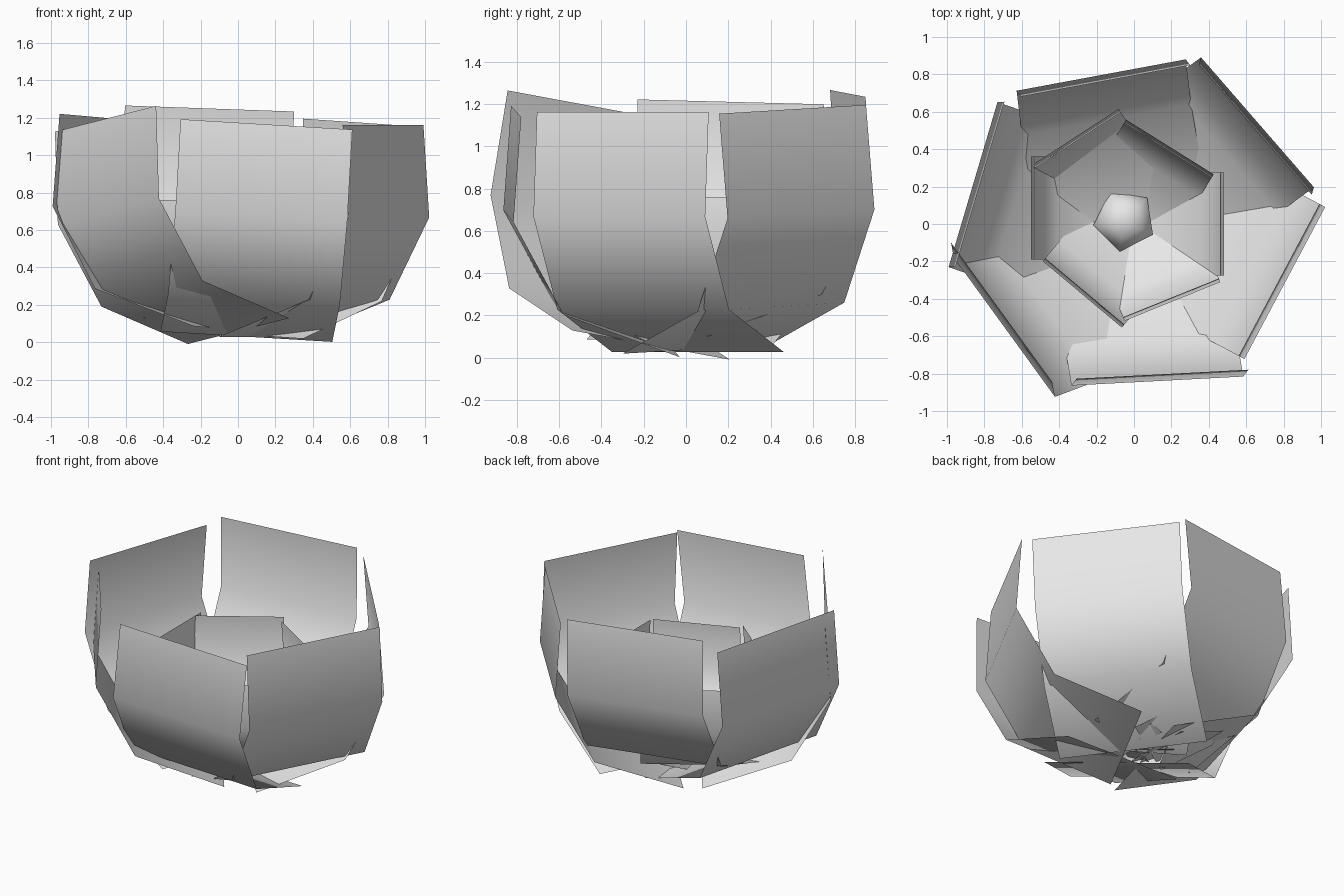
import bpy, bmesh
from math import radians, sin, cos, tau
from mathutils import Matrix, Vector

cube = bpy.data.objects.get("Cube")
if cube:
    bpy.data.objects.remove(cube, do_unlink=True)

grey = bpy.data.materials.new("light_grey")
grey.use_nodes = True
grey.diffuse_color = (0.8, 0.8, 0.8, 1)
grey.node_tree.nodes["Principled BSDF"].inputs["Base Color"].default_value = (0.8, 0.8, 0.8, 1)

# Petal side profile: distance from the centre, height
PROFILE = [(0.07, 0), (0.62, 0.2), (0.86, 0.64), (0.825, 1.135)]
HEIGHT = 1.135


def finish(name, bm):
    for face in bm.faces:
        face.smooth = True
    mesh = bpy.data.meshes.new(name)
    bm.to_mesh(mesh)
    bm.free()
    mesh.materials.append(grey)
    obj = bpy.data.objects.new(name, mesh)
    bpy.context.collection.objects.link(obj)


def petal(name, angle, reach, slide, top, roll, size):
    """Curved strip facing outward; reach, slide and top place the middle of its rim."""
    bm = bmesh.new()
    rows = []
    shift = reach - PROFILE[-1][0] * size
    for r, z in PROFILE:
        # the whole strip hangs from its rim, rolled about the outward axis
        drop = (z - HEIGHT) * size
        row = []
        for side in (-1, 1):
            u = side * 0.46 * size
            row.append(bm.verts.new((r * size + shift,
                                     slide + u + roll * drop,
                                     top + drop - roll * u)))
        rows.append(row)
    for low, high in zip(rows, rows[1:]):
        bm.faces.new((low[0], low[1], high[1], high[0]))
    bm.transform(Matrix.Rotation(radians(angle), 4, "Z"))
    finish(name, bm)


# Outer ring: angle, reach, slide, rim height, roll
OUTER = {
    "front": (-87, 0.81, 0.11, 1.165, 0.06),
    "front_left": (-28, 0.825, 0.10, 1.163, 0.0),
    "back_left": (41, 0.82, -0.045, 1.175, -0.045),
    "back": (100.5, 0.78, 0.01, 1.25, -0.035),
    "right": (163.5, 0.85, 0.03, 1.21, -0.025),
    "front_right": (216, 0.85, -0.035, 1.195, -0.15),
}
for place, data in OUTER.items():
    petal("outer_petal_" + place, *data, 1.0)

# Inner ring: angle, reach, slide
INNER = {
    "left": (0, 0.46, 0.0),
    "back_left": (58, 0.43, 0.055),
    "back_right": (123, 0.54, 0.01),
    "right": (180, 0.53, -0.085),
    "front_right": (230, 0.445, 0.03),
    "front_left": (-68, 0.44, 0.035),
}
for place, data in INNER.items():
    petal("inner_petal_" + place, *data, 0.76, 0.0, 0.6)

# Five-sided bud in the middle
bm = bmesh.new()
rings = []
for r, z in ((0.17, 0.07), (0.17, 0.16), (0.1, 0.24)):
    rings.append([bm.verts.new((-0.05 + r * cos(a), 0.02 + r * sin(a), z))
                  for a in (radians(45) + tau * i / 5 for i in range(5))])
tip = bm.verts.new(Vector((-0.05, 0.02, 0.27)))
for i in range(5):
    j = (i + 1) % 5
    for low, high in zip(rings, rings[1:]):
        bm.faces.new((low[i], low[j], high[j], high[i]))
    bm.faces.new((rings[-1][i], rings[-1][j], tip))
finish("bud", bm)
